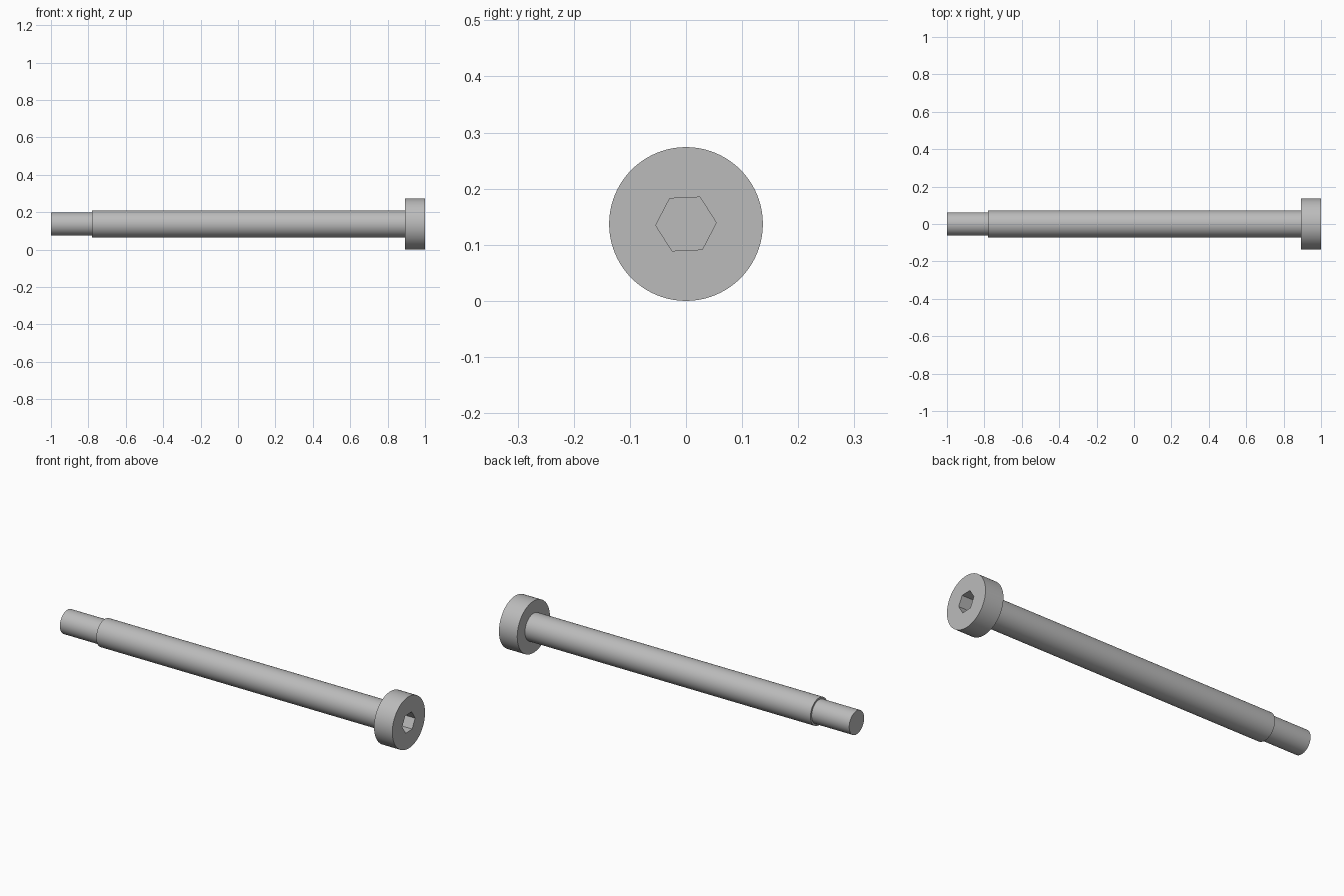
import bpy, bmesh, math
from mathutils import Vector

cube = bpy.data.objects.get("Cube")
if cube:
    bpy.data.objects.remove(cube, do_unlink=True)

HEAD_R = 0.137
SEGMENTS = 96

steel = bpy.data.materials.new("steel grey")
steel.use_nodes = True
GREY = (0.5, 0.5, 0.5, 1)
steel.diffuse_color = GREY
steel.node_tree.nodes["Principled BSDF"].inputs["Base Color"].default_value = GREY


def ring(bm, x, radius, sides, turn=0.0):
    """Ring of vertices around the bolt axis."""
    return [bm.verts.new((x, radius * math.cos(turn + math.tau * i / sides),
                          HEAD_R + radius * math.sin(turn + math.tau * i / sides)))
            for i in range(sides)]


def bridge(bm, a, b):
    for i in range(len(a)):
        j = (i + 1) % len(a)
        bm.faces.new((a[i], a[j], b[j], b[i]))


bm = bmesh.new()

# Stepped body: threaded end, shoulder and head as (x, radius)
profile = [(-1, 0.0625), (-0.78, 0.0625), (-0.78, 0.0725),
           (0.893, 0.0725), (0.893, HEAD_R), (1, HEAD_R)]
rings = [ring(bm, x, r, SEGMENTS) for x, r in profile]
for a, b in zip(rings, rings[1:]):
    bridge(bm, a, b)
bm.faces.new(rings[0])

# Hexagonal drive socket sunk into the head
turn = math.radians(2.5)
mouth = ring(bm, 1, 0.054, 6, turn)
floor = ring(bm, 0.925, 0.054, 6, turn)
bridge(bm, mouth, floor)
bm.faces.new(floor)

# Head face between the outer rim and the socket mouth
step = SEGMENTS // 6
rim = rings[-1]
for k in range(6):
    arc = [rim[(k * step + i) % SEGMENTS] for i in range(step + 1)]
    bm.faces.new(arc + [mouth[(k + 1) % 6], mouth[k]])

bmesh.ops.recalc_face_normals(bm, faces=bm.faces)
mesh = bpy.data.meshes.new("shoulder_bolt")
bm.to_mesh(mesh)
bm.free()
mesh.materials.append(steel)

bolt = bpy.data.objects.new("shoulder_bolt", mesh)
bpy.context.collection.objects.link(bolt)
bpy.ops.object.select_all(action="DESELECT")
bolt.select_set(True)
bpy.context.view_layer.objects.active = bolt
bpy.ops.object.shade_smooth_by_angle(angle=math.radians(30))
